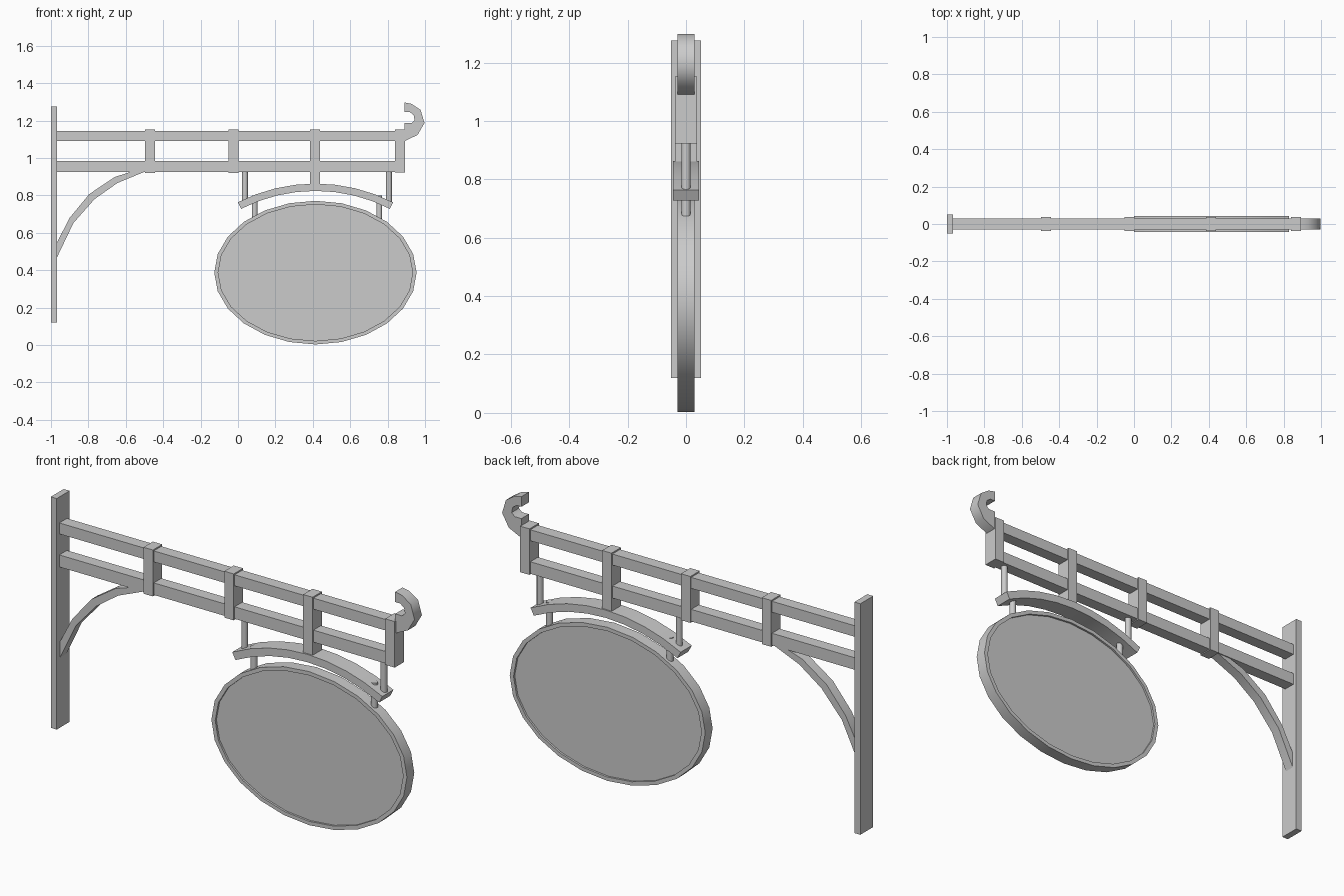
import bpy
import bmesh
from math import sin, cos, pi, radians

if "Cube" in bpy.data.objects:
    bpy.data.objects.remove(bpy.data.objects["Cube"])

GREY = (0.6, 0.6, 0.6, 1)
grey = bpy.data.materials.new("plain_grey")
grey.use_nodes = True
grey.diffuse_color = GREY
grey.node_tree.nodes["Principled BSDF"].inputs["Base Color"].default_value = GREY

CX = 0.414  # centre line of the hanging sign


def finish(name, bm, smooth=False):
    bmesh.ops.recalc_face_normals(bm, faces=bm.faces)
    mesh = bpy.data.meshes.new(name)
    bm.to_mesh(mesh)
    bm.free()
    mesh.materials.append(grey)
    obj = bpy.data.objects.new(name, mesh)
    bpy.context.collection.objects.link(obj)
    if smooth:
        bpy.ops.object.select_all(action='DESELECT')
        obj.select_set(True)
        bpy.context.view_layer.objects.active = obj
        bpy.ops.object.shade_smooth_by_angle(angle=radians(50))
    return obj


def box(name, x0, x1, half_y, z0, z1):
    bm = bmesh.new()
    bmesh.ops.create_cube(bm, size=1)
    for v in bm.verts:
        v.co = (x1 if v.co.x > 0 else x0, 2 * half_y * v.co.y, z1 if v.co.z > 0 else z0)
    finish(name, bm)


def ribbon(name, outer, inner, half_y):
    """Curved bar: paired outer and inner (x, z) points, given depth in y."""
    bm = bmesh.new()
    rings = []
    for (ox, oz), (ix, iz) in zip(outer, inner):
        corners = [(ox, -half_y, oz), (ox, half_y, oz), (ix, half_y, iz), (ix, -half_y, iz)]
        rings.append([bm.verts.new(c) for c in corners])
    for a, b in zip(rings, rings[1:]):
        for i in range(4):
            j = (i + 1) % 4
            bm.faces.new((a[i], a[j], b[j], b[i]))
    bm.faces.new(rings[0])
    bm.faces.new(rings[-1])
    finish(name, bm, True)


def rod(name, x, z0, z1):
    bm = bmesh.new()
    bmesh.ops.create_cone(bm, cap_ends=True, segments=10, radius1=0.016,
                          radius2=0.016, depth=z1 - z0)
    bmesh.ops.translate(bm, verts=bm.verts, vec=(x, 0, (z0 + z1) / 2))
    finish(name, bm, True)


# Wall post and the two horizontal beams
box("wall_post", -1, -0.967, 0.051, 0.12, 1.275)
box("upper_beam", -0.967, 0.86, 0.03, 1.09, 1.145)
box("lower_beam", -0.967, 0.86, 0.03, 0.925, 0.985)

# Upright straps, the third reaching down to the arch
for i, (x, bottom) in enumerate([(-0.471, 0.92), (-0.024, 0.92), (CX - 0.002, 0.835)]):
    box(f"strap_{i + 1}", x - 0.026, x + 0.026, 0.037, bottom, 1.152)
box("end_block", 0.84, 0.893, 0.037, 0.922, 1.152)

# Curved brace under the beams
ribbon("brace",
       [(-0.967, 0.55), (-0.9, 0.68), (-0.795, 0.807), (-0.66, 0.898), (-0.56, 0.93)],
       [(-0.967, 0.47), (-0.88, 0.652), (-0.767, 0.78), (-0.645, 0.866), (-0.49, 0.93)],
       0.025)

# Hooked finial at the free end
ribbon("end_hook",
       [(0.89, 1.09), (0.96, 1.123), (0.997, 1.187), (0.976, 1.257), (0.928, 1.289), (0.89, 1.297)],
       [(0.89, 1.187), (0.928, 1.187), (0.944, 1.203), (0.939, 1.23), (0.917, 1.246), (0.89, 1.246)],
       0.029)

# Arched hanger
angles = [-0.473 + 0.946 * i / 8 for i in range(9)]
ribbon("hanger_arch",
       [(CX + 0.911 * sin(a), 0.911 * cos(a) - 0.048) for a in angles],
       [(CX + 0.872 * sin(a), 0.872 * cos(a) - 0.048) for a in angles],
       0.044)

# Rods above and below the arch
for side, s in (("right", -1), ("left", 1)):
    rod(f"upper_rod_{side}", CX + 0.008 + s * 0.385, 0.76, 0.94)
    rod(f"lower_rod_{side}", CX + 0.008 + s * 0.333, 0.675, 0.8)

# Oval sign: raised rim with recessed panels on both faces
bm = bmesh.new()
loops = []
for rx, rz, y in [(0.52, 0.365, -0.019), (0.52, 0.365, -0.029), (0.541, 0.384, -0.029),
                  (0.541, 0.384, 0.029), (0.52, 0.365, 0.029), (0.52, 0.365, 0.019)]:
    loops.append([bm.verts.new((CX + rx * cos(i * pi / 12), y, 0.387 + rz * sin(i * pi / 12)))
                  for i in range(24)])
for a, b in zip(loops, loops[1:]):
    for i in range(24):
        j = (i + 1) % 24
        bm.faces.new((a[i], a[j], b[j], b[i]))
bm.faces.new(loops[0])
bm.faces.new(loops[-1])
finish("oval_sign", bm, True)
